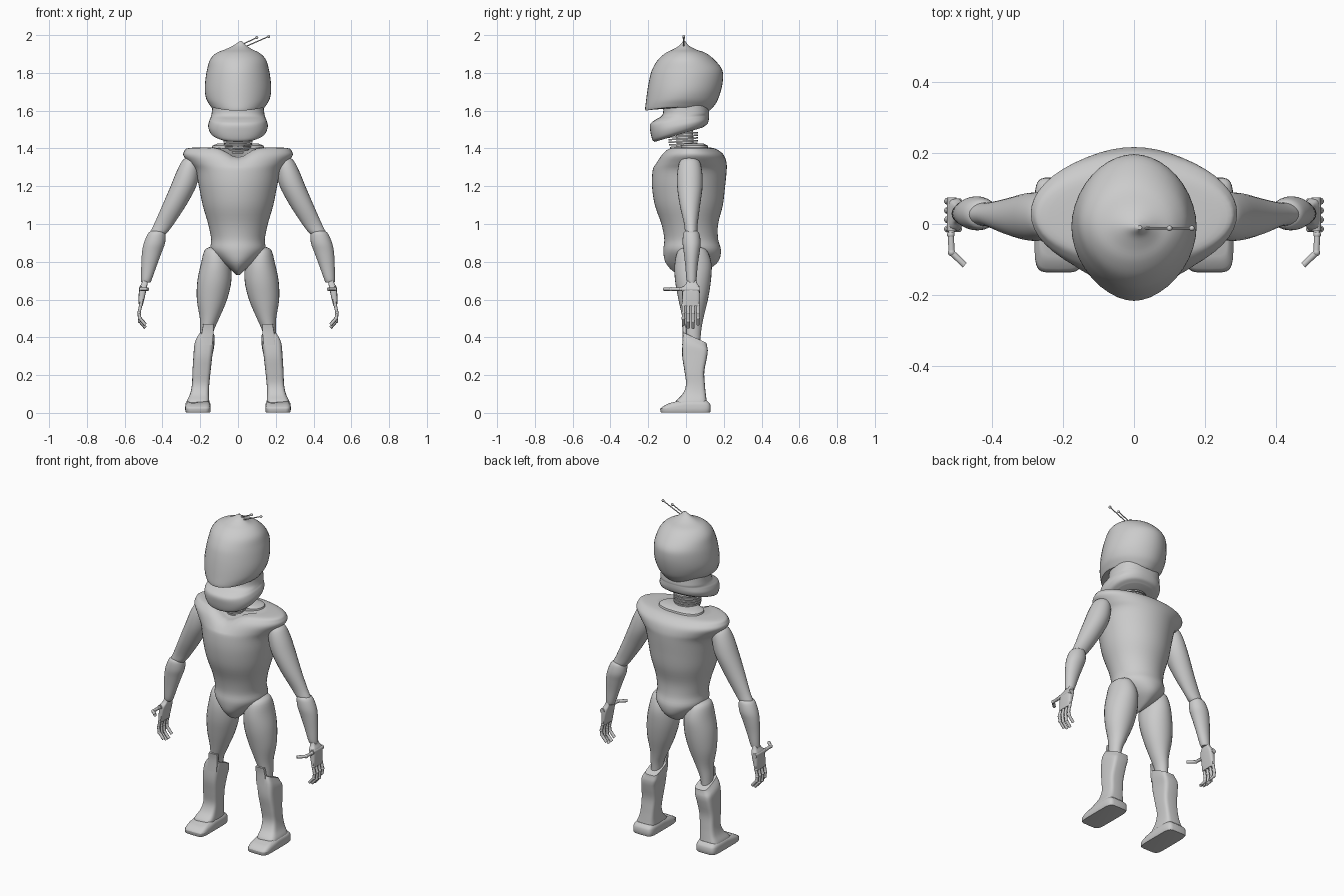
import bpy, bmesh, math
from mathutils import Vector

grey = bpy.data.materials.new("light_grey")
grey.diffuse_color = (0.6, 0.6, 0.6, 1)


def finish(name, bm, mirror=False, angle=40):
    bmesh.ops.recalc_face_normals(bm, faces=bm.faces)
    me = bpy.data.meshes.new(name)
    bm.to_mesh(me)
    bm.free()
    me.materials.append(grey)
    ob = bpy.data.objects.new(name, me)
    bpy.context.collection.objects.link(ob)
    bpy.ops.object.select_all(action='DESELECT')
    ob.select_set(True)
    bpy.context.view_layer.objects.active = ob
    bpy.ops.object.shade_smooth_by_angle(angle=math.radians(angle))
    if mirror:
        ob.modifiers.new("mirror", 'MIRROR').use_axis = (True, False, False)
    return ob


def catmull(a, b, c, d, t):
    return 0.5 * (2 * b + (c - a) * t + (2 * a - 5 * b + 4 * c - d) * t * t
                  + (3 * b - a - 3 * c + d) * t ** 3)


def loft(name, secs, p=2, n=32, steps=4, bend=None, mirror=False, angle=40):
    """Skin through sections (z, centre x, half width, front y, back y)."""
    rows = []
    last = len(secs) - 1
    for i in range(last):
        q = [secs[max(0, min(last, i + k))] for k in (-1, 0, 1, 2)]
        for s in range(steps):
            rows.append([catmull(*v, s / steps) for v in zip(*q)])
    rows.append(secs[-1])
    bm = bmesh.new()
    rings = []
    for z, cx, rx, y0, y1 in rows:
        ring = []
        for j in range(n):
            a = math.tau * j / n
            c, s = math.cos(a), math.sin(a)
            x = cx + rx * math.copysign(abs(c) ** (2 / p), c)
            y = (y0 + y1) / 2 + (y1 - y0) / 2 * math.copysign(abs(s) ** (2 / p), s)
            ring.append(bm.verts.new(bend(x, y, z) if bend else (x, y, z)))
        rings.append(ring)
    for a, b in zip(rings, rings[1:]):
        for j in range(n):
            k = (j + 1) % n
            bm.faces.new((a[j], a[k], b[k], b[j]))
    bm.faces.new(rings[0])
    bm.faces.new(rings[-1])
    return finish(name, bm, mirror, angle)


def add_rod(bm, a, b, r, n=10):
    a, b = Vector(a), Vector(b)
    d = b - a
    m = d.to_track_quat('Z', 'Y').to_matrix().to_4x4()
    m.translation = (a + b) / 2
    bmesh.ops.create_cone(bm, cap_ends=True, segments=n, radius1=r, radius2=r, depth=d.length, matrix=m)


def add_ball(bm, p, r):
    s = bmesh.ops.create_uvsphere(bm, u_segments=10, v_segments=6, radius=r)
    bmesh.ops.translate(bm, verts=s['verts'], vec=p)


def chain(bm, pts, r):
    """Finger-like links with ball joints."""
    for a, b in zip(pts, pts[1:]):
        add_rod(bm, a, b, r)
        add_ball(bm, a, r * 1.2)


# Torso with broad shoulders, neckline dip and pointed crotch
def neckline(x, y, z):
    if z > 1.3 and y < 0:
        z -= 0.05 * math.exp(-(x / 0.07) ** 2) * min(1, -y / 0.06) * (z - 1.3) / 0.1
    return x, y, z


loft("torso", [
    (0.73, 0, .008, -.03, .04), (0.755, 0, .035, -.075, .11), (0.80, 0, .09, -.11, .17),
    (0.86, 0, .143, -.12, .185), (0.92, 0, .142, -.115, .17), (1.0, 0, .158, -.13, .17),
    (1.1, 0, .187, -.165, .195), (1.2, 0, .207, -.18, .207), (1.28, 0, .225, -.177, .215),
    (1.32, 0, .255, -.165, .215), (1.36, 0, .288, -.145, .203), (1.385, 0, .285, -.125, .18),
    (1.402, 0, .262, -.10, .145), (1.406, 0, .16, -.07, .10)],
    p=2, n=48, bend=neckline)

# Collar plate around the neck
loft("collar", [(1.395, 0, .14, -.03, .12), (1.415, 0, .135, -.03, .115), (1.425, 0, .11, -.02, .095)],
     n=32, steps=1, p=2.5)

# Coiled neck
bm = bmesh.new()
add_rod(bm, (0, .0, 1.34), (0, -.01, 1.52), .045, 24)
for i in range(9):
    t = i / 8
    r = .05 + .028 * min(1, t * 1.8)
    add_rod(bm, (0, -.015, 1.363 + .014 * i), (0, -.0155, 1.371 + .014 * i), r, 28)
finish("neck_coil", bm)

# Jaw guard: underside rises toward the back
def jaw_tilt(x, y, z):
    return x, y, z + 0.3 * (y + .165) * max(0, min(1, (1.6 - z) / .16))


loft("jaw_guard", [
    (1.435, 0, .115, -.165, .09), (1.45, 0, .145, -.178, .112), (1.49, 0, .158, -.188, .12),
    (1.53, 0, .152, -.19, .122), (1.55, 0, .145, -.165, .122), (1.575, 0, .14, -.125, .123),
    (1.63, 0, .135, -.12, .12)], p=2.4, n=40, bend=jaw_tilt)

# Helmet with a peaked front edge
def brow(x, y, z):
    return x, y, z + .9 * x * x * max(0, min(1, (1.7 - z) / .1))


loft("helmet", [
    (1.60, 0, .142, -.215, .125), (1.615, 0, .152, -.216, .14), (1.65, 0, .168, -.212, .165),
    (1.71, 0, .176, -.204, .186), (1.77, 0, .172, -.193, .196), (1.82, 0, .163, -.178, .19),
    (1.87, 0, .148, -.148, .15), (1.905, 0, .115, -.108, .105), (1.925, .004, .07, -.068, .05),
    (1.945, .01, .035, -.035, .015), (1.968, .016, .006, -.016, -.004)],
    p=1.9, n=40, bend=brow)

# Two antennae leaning sideways
bm = bmesh.new()
for a, b in (((.01, -.012, 1.945), (.10, -.012, 1.987)), ((.03, -.012, 1.935), (.163, -.012, 1.993))):
    add_rod(bm, a, b, .003, 8)
    add_ball(bm, b, .008)
finish("antennae", bm)

# Arms
loft("upper_arm", [
    (1.355, .247, .02, .0, .04), (1.335, .25, .045, -.03, .07), (1.28, .264, .06, -.045, .085),
    (1.2, .289, .068, -.047, .088), (1.1, .337, .063, -.033, .075), (1.0, .392, .052, -.01, .062),
    (.955, .42, .046, -.005, .06), (.94, .428, .036, .005, .055)], n=24, mirror=True)
loft("forearm", [
    (.965, .425, .03, .0, .055), (.95, .43, .046, -.014, .07), (.9, .442, .056, -.018, .078),
    (.85, .456, .052, -.012, .072), (.78, .471, .041, -.004, .062), (.71, .484, .029, .002, .056),
    (.69, .488, .024, .008, .052)], n=24, mirror=True)

# Hands: palm, four curled fingers and a forward thumb
loft("palm", [
    (.71, .49, .012, .01, .05), (.685, .495, .016, .0, .06), (.66, .503, .02, -.018, .072),
    (.61, .51, .016, -.02, .072), (.565, .515, .01, -.022, .07)], p=4, n=20, mirror=True)
bm = bmesh.new()
for i in range(4):
    y = -.014 + .026 * i
    e = (0, .008, .01, -.008)[i] if i else -.006
    chain(bm, [(.515, y, .57), (.524, y, .53), (.52, y, .495 - e), (.49, y, .46 - e)], .0085)
chain(bm, [(.505, .03, .655), (.515, -.03, .655), (.513, -.08, .655), (.476, -.116, .655)], .009)
add_rod(bm, (.512, -.02, .655), (.512, .075, .655), .014)
finish("fingers", bm, mirror=True)

# Legs
loft("thigh", [
    (.88, .125, .02, .01, .07), (.86, .122, .055, -.04, .11), (.79, .118, .078, -.06, .135),
    (.7, .125, .09, -.058, .132), (.6, .138, .08, -.04, .116), (.5, .151, .051, -.018, .092),
    (.43, .165, .035, -.005, .08), (.36, .17, .03, 0, .075)], n=28, mirror=True)


# Boots: shaft with a sloping top, knee tab and flat foot
def boot_slope(x, y, z):
    return x, y, z - .45 * (y - .01) * max(0, min(1, (z - .3) / .1))


loft("boot_shaft", [
    (.03, .212, .058, -.05, .115), (.06, .212, .06, -.055, .11), (.1, .204, .05, -.018, .105),
    (.15, .198, .046, .0, .1), (.22, .193, .048, -.008, .097), (.3, .186, .05, -.02, .112),
    (.37, .178, .052, -.018, .115), (.415, .167, .042, -.012, .108)],
    p=4.5, n=28, bend=boot_slope, mirror=True, angle=45)
loft("boot_knee_tab", [(.36, .168, .034, -.02, .005), (.43, .16, .031, -.018, .004), (.47, .157, .027, -.022, .0)],
     p=5, n=16, mirror=True)


def toe(x, y, z):
    return x, y, z - (.025 * max(0, -y - .03) / .1 if z > .035 else 0)


loft("boot_foot", [
    (.003, .212, .062, -.13, .125), (.008, .212, .067, -.136, .13), (.042, .212, .067, -.135, .13),
    (.056, .212, .062, -.125, .12), (.066, .211, .052, -.09, .11)], p=6, n=32, steps=2, bend=toe, mirror=True)
